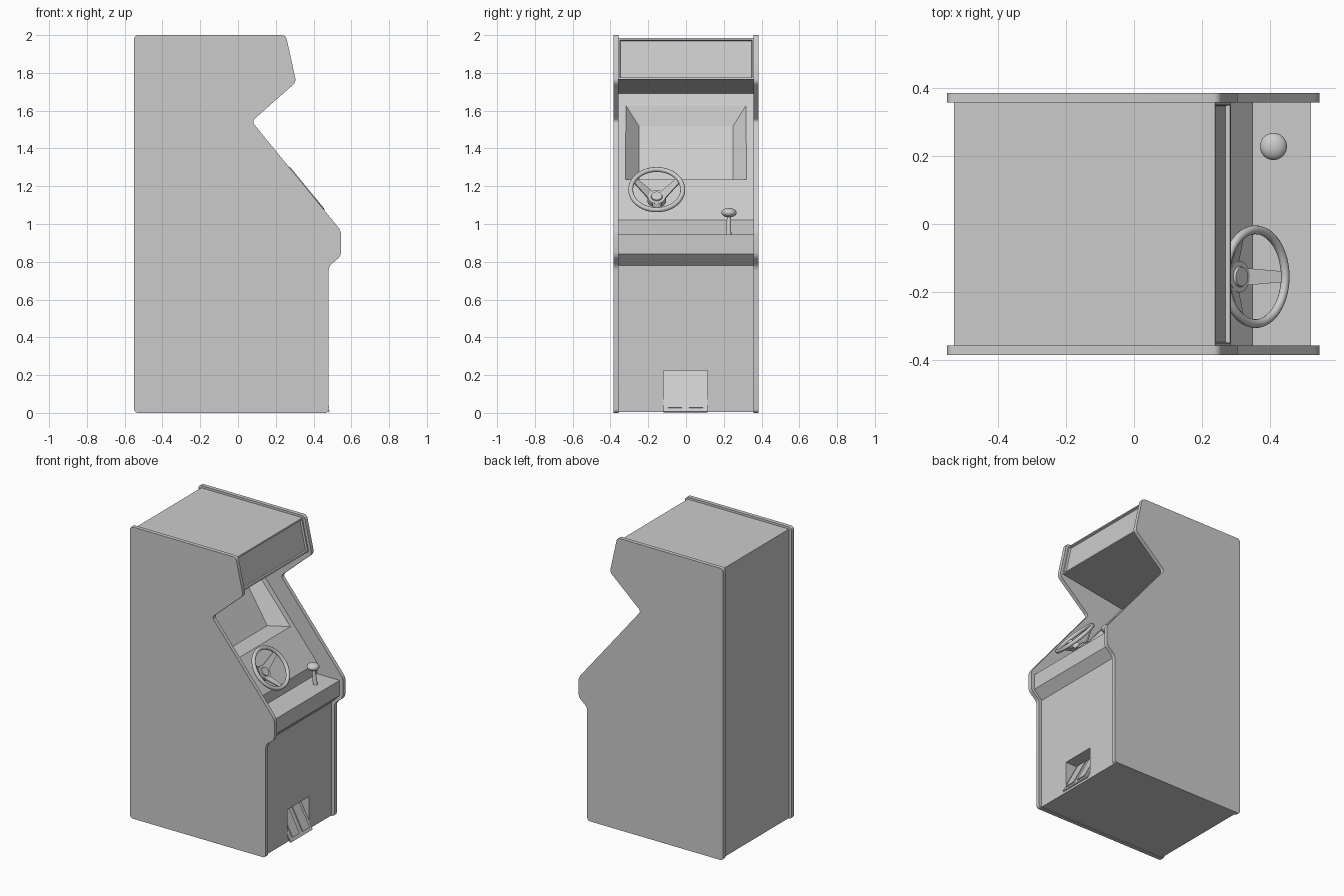
import bpy, bmesh, math
from mathutils import Vector, Matrix

cube = bpy.data.objects.get("Cube")
if cube:
    bpy.data.objects.remove(cube)

grey = bpy.data.materials.new("plain_grey")
grey.use_nodes = True
grey.diffuse_color = (0.6, 0.6, 0.6, 1)
grey.node_tree.nodes["Principled BSDF"].inputs["Base Color"].default_value = (0.6, 0.6, 0.6, 1)


def finish(name, bm, smooth=True):
    bmesh.ops.recalc_face_normals(bm, faces=bm.faces[:])
    mesh = bpy.data.meshes.new(name)
    bm.to_mesh(mesh)
    bm.free()
    mesh.materials.append(grey)
    obj = bpy.data.objects.new(name, mesh)
    bpy.context.collection.objects.link(obj)
    if smooth:
        bpy.ops.object.select_all(action="DESELECT")
        obj.select_set(True)
        bpy.context.view_layer.objects.active = obj
        bpy.ops.object.shade_smooth_by_angle(angle=math.radians(35))
    return obj


def prism(points, y0, y1, radius=0):
    """Side profile in x and z, extruded across y; returns a bmesh."""
    bm = bmesh.new()
    face = bm.faces.new([bm.verts.new((x, y0, z)) for x, z in points])
    new = bmesh.ops.extrude_face_region(bm, geom=[face])["geom"]
    bmesh.ops.translate(bm, vec=(0, y1 - y0, 0), verts=[v for v in new if isinstance(v, bmesh.types.BMVert)])
    if radius:
        across = [e for e in bm.edges if abs(e.verts[0].co.y - e.verts[1].co.y) > 1e-4]
        bmesh.ops.bevel(bm, geom=across, offset=radius, segments=5, profile=0.5, affect="EDGES")
    bmesh.ops.recalc_face_normals(bm, faces=bm.faces[:])
    return bm


def cut(target, cutter):
    cutter.hide_render = True
    cutter.hide_viewport = True
    mod = target.modifiers.new("cut", "BOOLEAN")
    mod.operation = "DIFFERENCE"
    mod.solver = "EXACT"
    mod.object = cutter


# Side panels
side = [(-0.55, 0), (0.48, 0), (0.48, 0.775), (0.545, 0.83), (0.545, 0.965),
        (0.073, 1.543), (0.308, 1.752), (0.253, 2), (-0.55, 2)]
for name, a, b in (("right_panel", -0.385, -0.358), ("left_panel", 0.358, 0.385)):
    finish(name, prism(side, a, b, 0.02))

# Cabinet body, with the sign face sunk into a frame
body_profile = [(-0.53, 0.004), (0.46, 0.004), (0.46, 0.78), (0.52, 0.84), (0.52, 0.945),
                (0.35, 0.945), (0.35, 1.02), (-0.2, 1.69), (0.285, 1.765),
                (0.238, 1.985), (-0.53, 1.985)]
bm = prism(body_profile, -0.36, 0.36)
bm.faces.ensure_lookup_table()
sign = max(bm.faces, key=lambda f: f.calc_center_median().z if f.normal.x > 0.8 else -1)
bmesh.ops.inset_region(bm, faces=[sign], thickness=0.015)
bmesh.ops.inset_region(bm, faces=[sign], thickness=0.003, depth=-0.014)
body = finish("cabinet_body", bm, smooth=False)

# Screen recess: a funnel from the opening back to the screen
bm = bmesh.new()
rings = []
outer = [(0.172, 0.32, 1.235), (-0.147, 0.32, 1.63)]
inner = [(0.047, 0.25, 1.235), (-0.13, 0.25, 1.52)]
push = Vector((0.05, 0, 0))
out_pts = [Vector(p) for p in outer]
in_pts = [Vector(p) for p in inner]
mirror = lambda p: Vector((p.x, -p.y, p.z))
for pts in ([p + push for p in out_pts], out_pts, in_pts):
    low, high = pts
    rings.append([bm.verts.new(p) for p in (low, high, mirror(high), mirror(low))])
for r, s in zip(rings, rings[1:]):
    for i in range(4):
        j = (i + 1) % 4
        bm.faces.new((r[i], r[j], s[j], s[i]))
bm.faces.new(rings[0])
bm.faces.new(rings[-1])
cut(body, finish("screen_cutter", bm, smooth=False))

# Pedal bay, ramp and two pedals
foot, head = Vector((0.487, 0.004)), Vector((0.37, 0.225))
cut(body, finish("pedal_cutter", prism([foot, head, (0.52, 0.225), (0.52, 0.004)], -0.12, 0.115), False))


def on_ramp(t, lift):
    d = (head - foot).normalized()
    return foot.lerp(head, t) + Vector((d.y, -d.x)) * lift


def slab(name, t0, t1, low, high, y0, y1):
    pts = [on_ramp(t0, low), on_ramp(t0, high), on_ramp(t1, high), on_ramp(t1, low)]
    finish(name, prism(pts, y0, y1), smooth=False)


slab("pedal_ramp", 0.01, 0.99, -0.008, 0.001, -0.12, 0.115)
slab("brake_pedal", 0.1, 0.95, 0, 0.008, -0.095, -0.02)
slab("gas_pedal", 0.1, 0.95, 0, 0.008, 0.015, 0.09)

# Steering wheel frame: local z points out of the dashboard, local y up along it
up = Vector((-0.635, 0, 0.773))
out = Vector((0.773, 0, 0.635))
wheel = Matrix((Vector((0, 1, 0)), up, out)).transposed().to_4x4()
wheel.translation = (0.357, -0.155, 1.182)
RIM, TUBE, HUB_Z = 0.138, 0.013, -0.075

# Rim
bm = bmesh.new()
N, M = 48, 12
grid = []
for i in range(N):
    a = math.tau * i / N
    grid.append([])
    for k in range(M):
        b = math.tau * k / M
        r = RIM + TUBE * math.cos(b)
        grid[i].append(bm.verts.new(wheel @ Vector((r * math.cos(a), r * math.sin(a), TUBE * math.sin(b)))))
for i in range(N):
    for k in range(M):
        i2, k2 = (i + 1) % N, (k + 1) % M
        bm.faces.new((grid[i][k], grid[i2][k], grid[i2][k2], grid[i][k2]))
finish("steering_rim", bm)


# Hub and column
def cone(name, frame, z0, z1, r0, r1, segments=32):
    bm = bmesh.new()
    bmesh.ops.create_cone(bm, cap_ends=True, segments=segments, radius1=r0, radius2=r1, depth=z1 - z0,
                          matrix=frame @ Matrix.Translation((0, 0, (z0 + z1) / 2)))
    return finish(name, bm)


cone("steering_hub", wheel, HUB_Z - 0.012, HUB_Z + 0.016, 0.05, 0.046)
cone("hub_cap", wheel, HUB_Z + 0.01, HUB_Z + 0.024, 0.032, 0.028)
cone("steering_column", wheel, HUB_Z - 0.06, HUB_Z, 0.035, 0.035)

# Three spokes, tapering from hub to rim
for n, angle in enumerate((-90, 30, 150)):
    turn = wheel @ Matrix.Rotation(math.radians(angle), 4, "Z")
    bm = bmesh.new()
    ends = []
    for r, z, half in ((0.03, HUB_Z, 0.026), (RIM, 0, 0.015)):
        ends.append([bm.verts.new(turn @ Vector((r, s * half, z + h)))
                     for s, h in ((-1, -0.005), (1, -0.005), (1, 0.005), (-1, 0.005))])
    for i in range(4):
        j = (i + 1) % 4
        bm.faces.new((ends[0][i], ends[0][j], ends[1][j], ends[1][i]))
    for end in ends:
        bm.faces.new(end)
    finish("spoke_%d" % (n + 1), bm, smooth=False)

# Gear lever: leaning stem and flattened knob
base, top = Vector((0.43, 0.225, 0.94)), Vector((0.41, 0.228, 1.06))
lean = (top - base).to_track_quat("Z", "Y").to_matrix().to_4x4()
lean.translation = base
cone("gear_stem", lean, 0, (top - base).length, 0.015, 0.010, 20)
bm = bmesh.new()
bmesh.ops.create_uvsphere(bm, u_segments=24, v_segments=14, radius=0.04,
                          matrix=Matrix.Translation(top) @ Matrix.Diagonal((1, 1, 0.62, 1)))
finish("gear_knob", bm)
